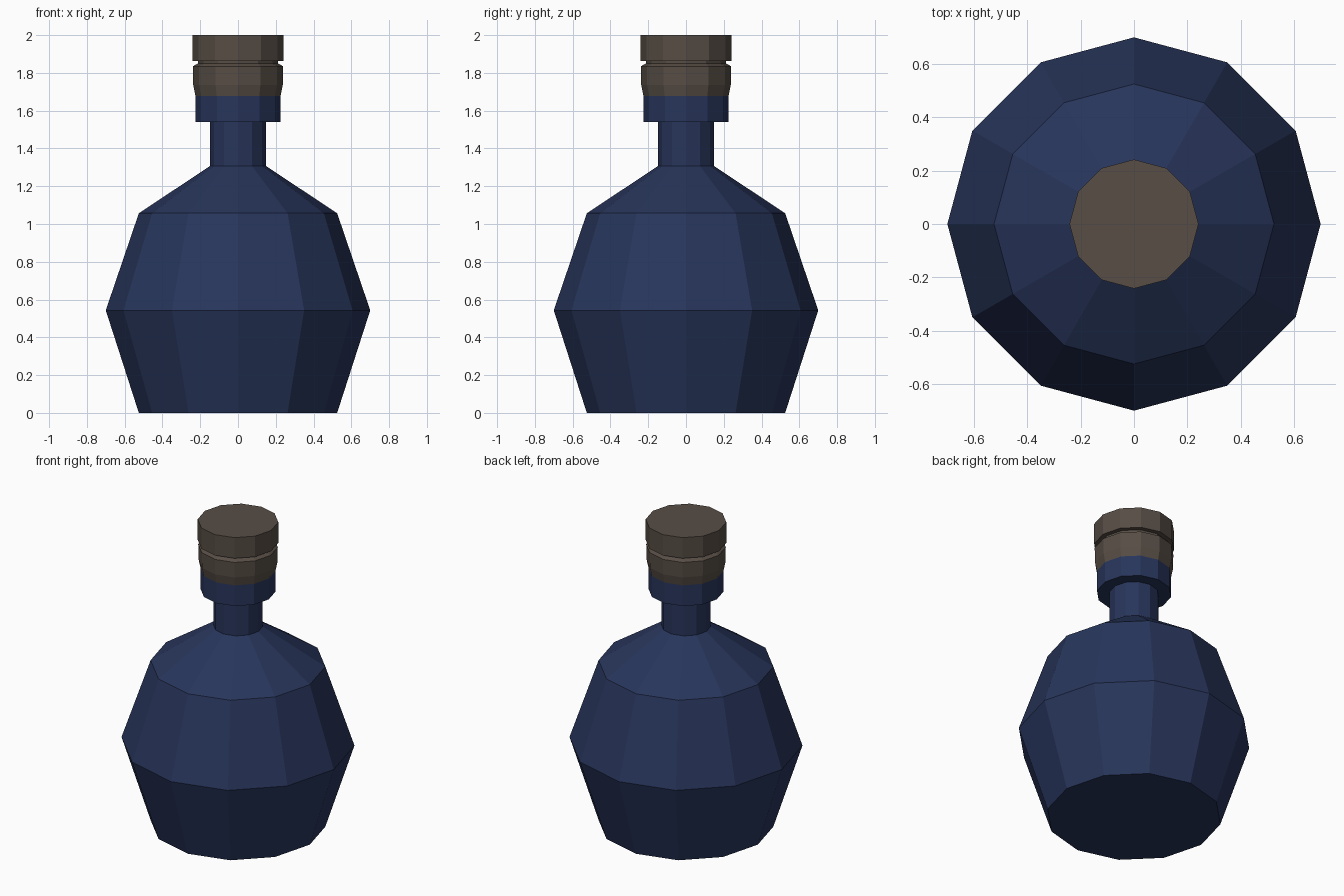
import bpy, bmesh, math

if "Cube" in bpy.data.objects:
    bpy.data.objects.remove(bpy.data.objects["Cube"])

SIDES = 12


def material(name, rgb):
    m = bpy.data.materials.new(name)
    m.diffuse_color = (*rgb, 1.0)
    m.use_nodes = True
    m.node_tree.nodes["Principled BSDF"].inputs["Base Color"].default_value = m.diffuse_color
    return m


def lathe(name, profile, mat):
    """Closed, flat-faced solid of revolution from (radius, height) points."""
    bm = bmesh.new()
    rings = [[bm.verts.new((r * math.cos(math.tau * i / SIDES),
                            r * math.sin(math.tau * i / SIDES), z))
              for i in range(SIDES)] for r, z in profile]
    for low, high in zip(rings, rings[1:]):
        for i in range(SIDES):
            j = (i + 1) % SIDES
            bm.faces.new((low[i], low[j], high[j], high[i]))
    bm.faces.new(rings[0][::-1])
    bm.faces.new(rings[-1])
    mesh = bpy.data.meshes.new(name)
    bm.to_mesh(mesh)
    bm.free()
    mesh.materials.append(mat)
    obj = bpy.data.objects.new(name, mesh)
    bpy.context.collection.objects.link(obj)
    return obj


blue = material("dark blue glass", (0.021, 0.036, 0.105))
brown = material("brown cork", (0.095, 0.074, 0.059))

# Bottle: faceted body, shoulder, narrow neck and wider lip
lathe("bottle", [(0.525, 0), (0.70, 0.543), (0.525, 1.057), (0.148, 1.307),
                 (0.148, 1.54), (0.225, 1.54), (0.225, 1.677)], blue)

# Stopper: flared plug, thin groove and cap disc
lathe("stopper", [(0.225, 1.677), (0.237, 1.735), (0.239, 1.835), (0.212, 1.85),
                  (0.212, 1.863), (0.242, 1.863), (0.242, 2.0)], brown)
